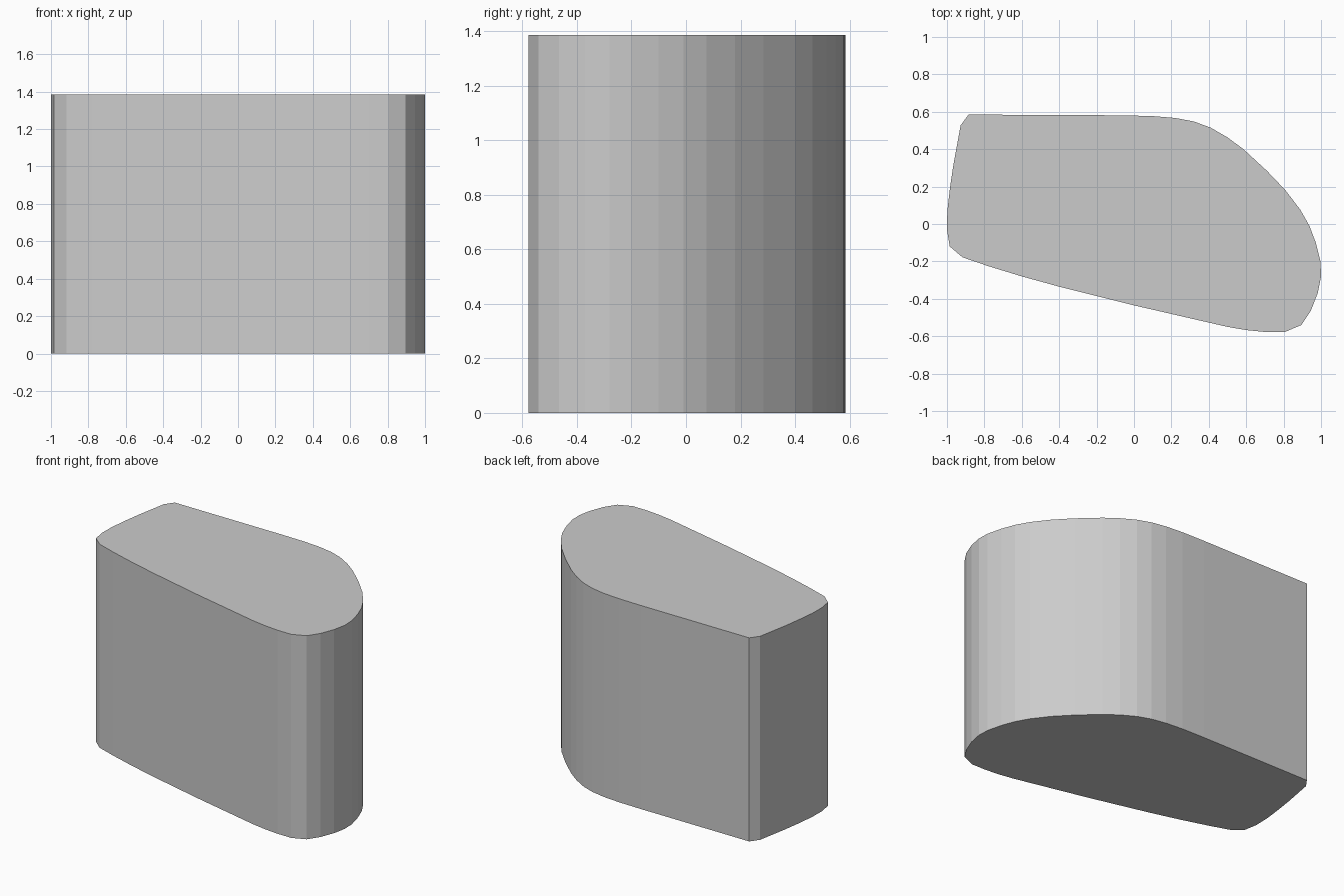
import bpy, bmesh

HEIGHT = 1.385

# Plan outline, counter-clockwise from the front left corner
OUTLINE = [
    (-0.985, -0.12), (-0.917, -0.178), (-0.78, -0.225), (-0.6, -0.28),
    (-0.4, -0.335), (0.0, -0.435), (0.5, -0.55), (0.6, -0.567),
    (0.7, -0.577), (0.805, -0.578), (0.895, -0.54), (0.945, -0.465),
    (0.982, -0.37), (1.0, -0.28), (0.997, -0.2), (0.972, -0.1),
    (0.938, -0.01), (0.89, 0.075), (0.81, 0.18), (0.71, 0.285),
    (0.585, 0.4), (0.5, 0.463), (0.41, 0.515), (0.32, 0.548),
    (0.22, 0.567), (0.1, 0.577), (-0.07, 0.581), (-0.885, 0.585),
    (-0.927, 0.527), (-0.965, 0.32), (-0.983, 0.2), (-0.998, 0.07),
    (-1.0, -0.03),
]

# Extrude the outline into a flat-shaded solid block
bm = bmesh.new()
base = bm.faces.new([bm.verts.new((x, y, 0)) for x, y in OUTLINE])
top = bmesh.ops.extrude_face_region(bm, geom=[base], use_keep_orig=True)
top_verts = [v for v in top["geom"] if isinstance(v, bmesh.types.BMVert)]
bmesh.ops.translate(bm, verts=top_verts, vec=(0, 0, HEIGHT))
bmesh.ops.recalc_face_normals(bm, faces=bm.faces)

mesh = bpy.data.meshes.new("rounded_block")
bm.to_mesh(mesh)
bm.free()
block = bpy.data.objects.new("rounded_block", mesh)
bpy.context.collection.objects.link(block)
